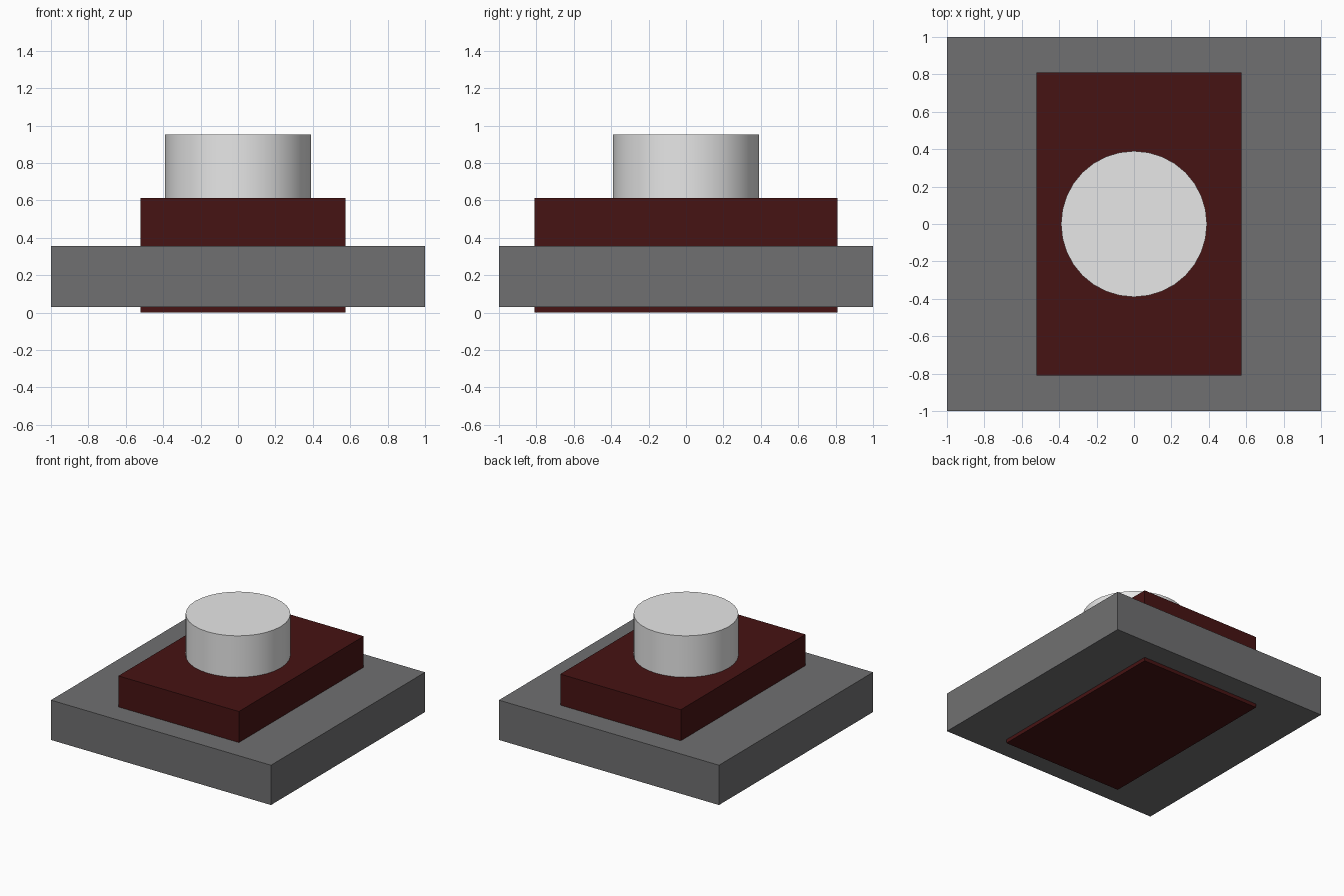
import bpy
import math

cube = bpy.data.objects.get("Cube")
if cube:
    bpy.data.objects.remove(cube, do_unlink=True)


def material(name, rgb):
    mat = bpy.data.materials.new(name)
    mat.use_nodes = True
    mat.diffuse_color = (*rgb, 1)
    mat.node_tree.nodes["Principled BSDF"].inputs["Base Color"].default_value = (*rgb, 1)
    return mat


def box(name, lo, hi, mat):
    bpy.ops.mesh.primitive_cube_add(size=1, location=[(a + b) / 2 for a, b in zip(lo, hi)])
    ob = bpy.context.object
    ob.name = name
    ob.scale = [b - a for a, b in zip(lo, hi)]
    bpy.ops.object.transform_apply(location=False, rotation=False, scale=True)
    ob.data.materials.append(mat)
    return ob


grey = material("dark grey", (0.163, 0.163, 0.166))
red = material("dark red", (0.062, 0.0065, 0.0065))
light = material("light grey", (0.8, 0.8, 0.8))

# Square base slab
box("base_slab", (-1, -1, 0.03), (1, 1, 0.357), grey)

# Red block passing through the slab and showing slightly beneath it
box("centre_block", (-0.52, -0.81, 0), (0.575, 0.81, 0.612), red)

# Round button on top
bpy.ops.mesh.primitive_cylinder_add(vertices=32, radius=0.39, depth=0.342,
                                    location=(0, 0, 0.781))
button = bpy.context.object
button.name = "round_button"
button.data.materials.append(light)
bpy.ops.object.shade_smooth_by_angle(angle=math.radians(30))
